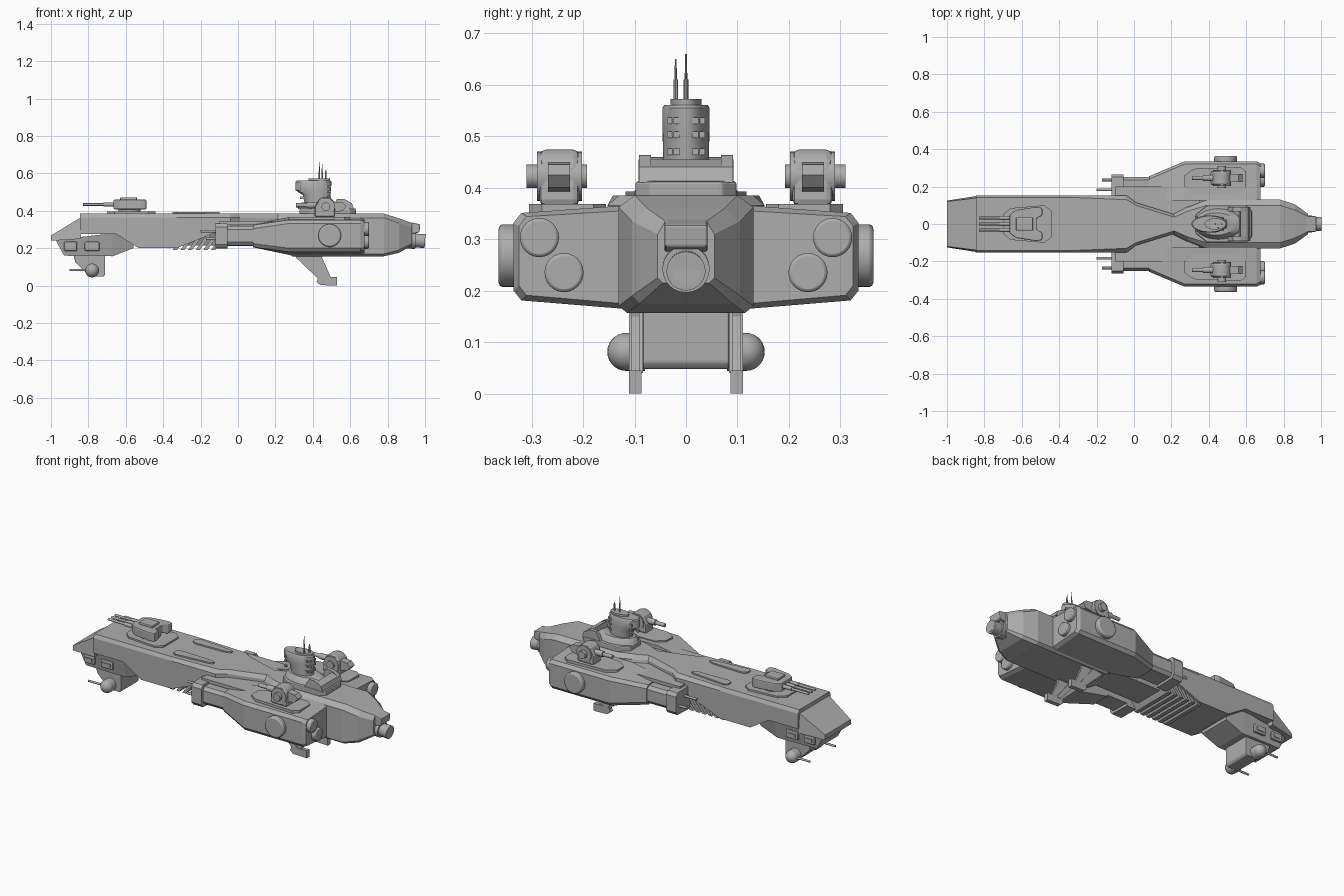
import bpy, bmesh, math
from mathutils import Vector, Matrix

old = bpy.data.objects.get("Cube")
if old:
    bpy.data.objects.remove(old, do_unlink=True)

grey = bpy.data.materials.new("hull grey")
grey.use_nodes = True
GREY = (0.42, 0.42, 0.42, 1)
grey.diffuse_color = GREY
grey.node_tree.nodes["Principled BSDF"].inputs["Base Color"].default_value = GREY


def finish(name, bm, pair=False, bevel=0, smooth=False):
    """Turn a bmesh into an object, optionally bevelled and mirrored across the keel."""
    bmesh.ops.recalc_face_normals(bm, faces=bm.faces)
    mesh = bpy.data.meshes.new(name)
    bm.to_mesh(mesh)
    bm.free()
    mesh.materials.append(grey)
    ob = bpy.data.objects.new(name, mesh)
    bpy.context.collection.objects.link(ob)
    if bevel:
        mod = ob.modifiers.new("Bevel", "BEVEL")
        mod.width, mod.segments, mod.limit_method = bevel, 2, "ANGLE"
    if pair:
        ob.modifiers.new("Mirror", "MIRROR").use_axis = (False, True, False)
    if smooth:
        bpy.ops.object.select_all(action="DESELECT")
        ob.select_set(True)
        bpy.context.view_layer.objects.active = ob
        bpy.ops.object.shade_smooth_by_angle(angle=math.radians(35))
    return ob


def loft(name, loops, **kw):
    """Skin a run of closed loops that have equal point counts."""
    bm = bmesh.new()
    rings = [[bm.verts.new(p) for p in loop] for loop in loops]
    n = len(rings[0])
    for a, b in zip(rings, rings[1:]):
        for i in range(n):
            j = (i + 1) % n
            bm.faces.new((a[i], a[j], b[j], b[i]))
    bm.faces.new(rings[0])
    bm.faces.new(rings[-1])
    return finish(name, bm, **kw)


def hull(name, sections, **kw):
    """Loft symmetric sections: (x, [(half width, z), ...] from top to bottom)."""
    return loft(name, [[(x, y, z) for y, z in half] + [(x, -y, z) for y, z in reversed(half)]
                       for x, half in sections], **kw)


def prism(name, profile, y0, y1, **kw):
    """Extrude a side profile of (x, z) points across y."""
    return loft(name, [[(x, y, z) for x, z in profile] for y in (y0, y1)], **kw)


def plate(name, outline, z0, z1, **kw):
    """Extrude a plan outline of (x, y) points upward."""
    return loft(name, [[(x, y, z) for x, y in outline] for z in (z0, z1)], **kw)


def box(name, x, y, z, **kw):
    return prism(name, [(x[0], z[0]), (x[1], z[0]), (x[1], z[1]), (x[0], z[1])], *y, **kw)


def tube(name, a, b, r0, r1=None, sides=24, **kw):
    """Cylinder or cone between two points."""
    a, b = Vector(a), Vector(b)
    bm = bmesh.new()
    turn = (b - a).to_track_quat("Z", "Y").to_matrix().to_4x4()
    bmesh.ops.create_cone(bm, cap_ends=True, segments=sides, radius1=r0,
                          radius2=r0 if r1 is None else r1, depth=(b - a).length,
                          matrix=Matrix.Translation((a + b) / 2) @ turn)
    return finish(name, bm, smooth=True, **kw)


def oval_loft(name, rings, sides=32, **kw):
    """Stack of ovals: (z, centre x, x radius, y radius)."""
    steps = [math.tau * i / sides for i in range(sides)]
    return loft(name, [[(cx + rx * math.cos(t), ry * math.sin(t), z) for t in steps]
                       for z, cx, rx, ry in rings], smooth=True, **kw)


# Bow: sloped nose, chin and long upper hull
hull("bow_nose", [(-1, [(.12, .268), (.125, .24)]), (-.84, [(.14, .365), (.15, .25)])])
hull("bow_chin", [(-.97, [(.1, .25), (.1, .235)]), (-.93, [(.115, .25), (.1, .16)]),
                  (-.67, [(.125, .28), (.1, .157)]), (-.56, [(.125, .28), (.1, .2)])])
hull("upper_hull", [(-.845, [(.142, .385), (.153, .365), (.153, .275)]),
                    (-.65, [(.142, .385), (.153, .365), (.153, .275)]),
                    (-.53, [(.142, .385), (.153, .365), (.153, .2)]),
                    (-.33, [(.142, .385), (.153, .365), (.153, .2)]),
                    (-.04, [(.13, .385), (.153, .365), (.153, .315)]),
                    (.01, [(.1, .385), (.115, .365), (.115, .315)]),
                    (.22, [(.035, .385), (.05, .36), (.05, .315)])])
for x0, x1 in ((-.93, -.86), (-.82, -.74)):
    box("chin_window_frame", (x0, x1), (.105, .123), (.185, .235), bevel=.008, pair=True)
    box("chin_window", (x0 + .014, x1 - .014), (.11, .127), (.2, .22), pair=True)

# Middle hull with slanted ribs
hull("middle_hull", [(-.55, [(.13, .3), (.09, .215)]), (-.1, [(.13, .345), (.09, .215)]),
                     (.35, [(.13, .345), (.09, .215)])])
for i in range(6):
    x = -.35 + i * .041
    top = .235 + i * .017
    lean = (top - .19) * .75
    prism("slanted_rib", [(x, .19), (x + .022, .19), (x + .022 + lean, top), (x + lean, top)],
          -.14, .14)

# Rear hull and tail
full = [(.1, .385), (.131, .362), (.131, .17), (.115, .157)]
hull("rear_hull", [(.2, [(.03, .385), (.045, .36), (.1, .23), (.09, .21)]),
                   (.29, [(.07, .385), (.09, .362), (.131, .17), (.115, .157)]),
                   (.39, full), (.78, full),
                   (.86, [(.075, .36), (.105, .335), (.105, .19), (.09, .175)]),
                   (.93, [(.04, .335), (.055, .31), (.055, .225), (.045, .215)])])
prism("tail_housing", [(.86, .35), (.975, .328), (.97, .285), (.86, .26)], -.042, .042, bevel=.005)
tube("tail_nozzle", (.86, 0, .247), (.95, 0, .242), .046)
tube("nozzle_lip", (.94, 0, .242), (1, 0, .238), .036, .038)
tube("nozzle_core", (.998, 0, .238), (1, 0, .238), .027)

# Side pods
def pod_loop(x, y1, top, top_out, bot, bot_out):
    c = .015
    return [(x, .125, top), (x, y1 - c, top_out + .004), (x, y1, top_out - c),
            (x, y1, bot_out + c), (x, y1 - c, bot_out - .004), (x, .125, bot)]

loft("side_pod", [pod_loop(.08, .255, .33, .32, .205, .21), pod_loop(.27, .335, .365, .347, .165, .185),
                  pod_loop(.655, .335, .365, .347, .165, .185), pod_loop(.675, .325, .355, .34, .175, .195)],
     pair=True)
loft("pod_neck", [pod_loop(x, .25, .32, .315, .213, .218) for x in (-.06, .09)], pair=True)
loft("pod_collar", [pod_loop(x, .265, .335, .328, .198, .205) for x in (-.12, -.055)], pair=True)
box("pod_rail", (-.1, .3), (.13, .2), (.325, .345), pair=True)
for y, x0, z in ((.183, -.2, .29), (.235, -.17, .25)):
    tube("pod_gun", (x0, y, z), (-.1, y, z), .007, sides=12, pair=True)
for y, z in ((.285, .303), (.237, .235)):
    tube("pod_thruster", (.66, y, z), (.7, y, z), .038, pair=True, bevel=.006)
tube("pod_side_disc", (.49, .32, .268), (.49, .364, .268), .061, sides=32, pair=True, bevel=.008)
plate("pod_deck", [(.27, .2), (.32, .16), (.57, .155), (.6, .18), (.6, .28), (.57, .305),
                   (.32, .295), (.27, .26)], .35, .368, pair=True)

# Pod turrets
prism("pod_turret", [(.41, .365), (.41, .42), (.43, .46), (.45, .474), (.49, .474), (.515, .45),
                     (.52, .365)], .207, .285, pair=True, bevel=.012)
tube("turret_trunnion", (.47, .192, .422), (.47, .31, .422), .023, pair=True)
tube("turret_drum", (.47, .202, .422), (.47, .29, .422), .048, pair=True)
tube("turret_barrel", (.31, .246, .43), (.44, .246, .43), .011, sides=14, pair=True)
tube("barrel_sleeve", (.37, .246, .43), (.44, .246, .43), .017, sides=14, pair=True)
prism("turret_counterweight", [(.5, .39), (.56, .4), (.58, .425), (.56, .445), (.5, .45)],
      .225, .268, pair=True)

# Bridge: stepped base, rear cowl, tower and antennas
plate("bridge_base", [(.33, -.05), (.39, -.098), (.6, -.098), (.63, -.07), (.63, .07),
                      (.6, .098), (.39, .098), (.33, .05)], .38, .413, bevel=.006)
oval_loft("bridge_plinth", [(.41, .45, .13, .083), (.425, .45, .125, .078), (.445, .44, .1, .06)])
cowl = [(.5, .41), (.62, .41), (.61, .44), (.57, .462), (.53, .464)]
prism("cowl_arm", cowl, .068, .091, pair=True)
prism("cowl_back", [(.56, .41), (.62, .41), (.61, .44), (.57, .455)], -.07, .07)
oval_loft("bridge_tower", [(.43, .425, .066, .045), (.485, .42, .074, .045), (.51, .403, .095, .046),
                           (.555, .403, .096, .046), (.561, .403, .09, .042)])
oval_loft("tower_cap", [(.558, .435, .058, .03), (.572, .435, .058, .03)])
for z in (.47, .503, .53):
    for x, y in ((.492, .018), (.475, .031), (.34, .034)):
        box("tower_window", (x - .008, x + .005), (y - .006, y + .006), (z - .006, z + .006), pair=True)
for x, y, top in ((.435, 0, .66), (.45, -.02, .65), (.47, 0, .62)):
    tube("antenna_base", (x, y, .57), (x, y, .61), .0045, sides=8)
    tube("antenna", (x, y, .6), (x, y, top), .003, .0015, sides=8)

# Bow turret
plate("bow_turret_deck", [(-.7, -.05), (-.66, -.085), (-.48, -.1), (-.44, -.07), (-.44, .07),
                          (-.48, .1), (-.66, .085), (-.7, .05)], .38, .395)
tube("bow_turret_ring", (-.58, 0, .39), (-.58, 0, .412), .06)
plate("bow_turret_body", [(-.665, -.05), (-.63, -.075), (-.52, -.092), (-.49, -.085), (-.49, -.045),
                          (-.52, -.03), (-.52, .03), (-.49, .045), (-.49, .085), (-.52, .092),
                          (-.63, .075), (-.665, .05)], .408, .46, bevel=.006)
box("bow_turret_roof", (-.63, -.54), (-.035, .035), (.455, .472), bevel=.005)
for y in (-.032, 0, .032):
    tube("bow_gun", (-.83, y, .434), (-.65, y, .434), .007, sides=12)
    tube("bow_gun_sleeve", (-.72, y, .434), (-.65, y, .434), .011, sides=12)

# Raised deck strips
plate("deck_strip", [(-.35, .075), (-.33, .062), (-.13, .068), (-.1, .08), (-.1, .092), (-.13, .1),
                     (-.33, .118), (-.35, .105)], .38, .393, pair=True)

# Belly block with ball guns
prism("belly_block", [(-.88, .17), (-.87, .125), (-.8, .055), (-.785, .048), (-.72, .048),
                      (-.71, .06), (-.71, .17)], -.084, .084, bevel=.004)
bm = bmesh.new()
bmesh.ops.create_uvsphere(bm, u_segments=24, v_segments=14, radius=.037,
                          matrix=Matrix.Translation((-.78, .116, .081)))
finish("ball_gun", bm, pair=True, smooth=True)
tube("ball_mount", (-.78, .08, .081), (-.78, .116, .081), .037, pair=True)
tube("ball_barrel", (-.9, .12, .083), (-.8, .12, .083), .006, sides=12, pair=True)

# Belly fins with feet
prism("fin_strut", [(.28, .2), (.31, .15), (.43, .035), (.5, .035), (.45, .15), (.46, .2)],
      .09, .106, pair=True)
prism("fin_spar", [(.33, .17), (.37, .17), (.47, .04), (.44, .04)], .084, .111, pair=True)
prism("fin_foot", [(.42, .02), (.44, .003), (.53, 0), (.53, .045), (.43, .045)], .086, .111, pair=True)
